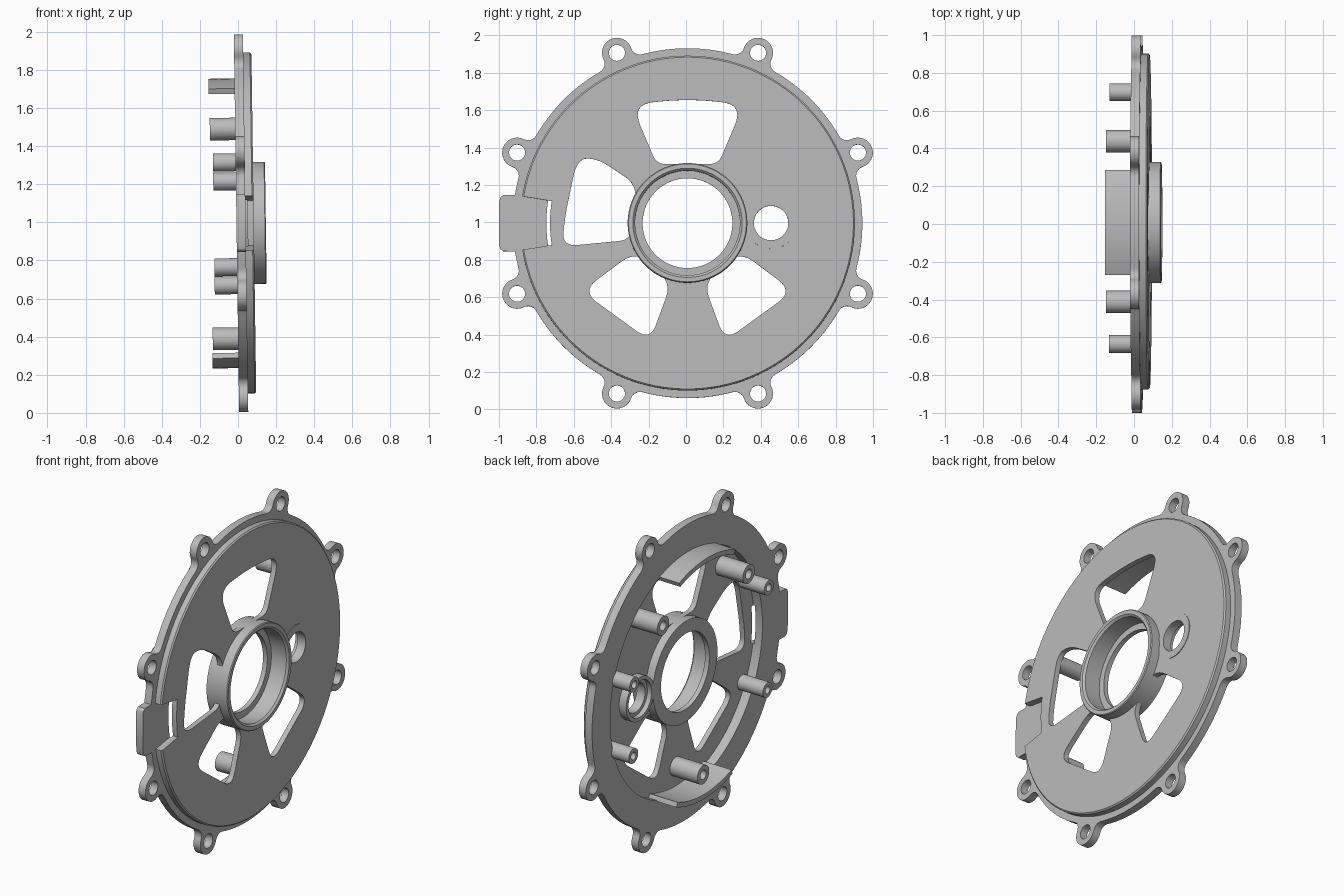
import bpy, bmesh
from math import pi, sin, cos, acos, atan2, radians
from mathutils import Vector

if "Cube" in bpy.data.objects:
    bpy.data.objects.remove(bpy.data.objects["Cube"])

metal = bpy.data.materials.new("cast_grey")
metal.use_nodes = True
GREY = (0.5, 0.5, 0.5, 1)
metal.diffuse_color = GREY
metal.node_tree.nodes["Principled BSDF"].inputs["Base Color"].default_value = GREY

RIM, PLATE, POCKET = 0.935, 0.895, 0.755     # main radii
BACK, STEP, FLOOR, FACE = -0.008, 0.04, 0.05, 0.083   # depths along the axis
LUG_R, LUG_D, FILLET = 0.08, 0.986, 0.05


def polar(r, a, c=(0, 0)):
    return (c[0] + r * cos(a), c[1] + r * sin(a))


def arc(c, r, a0, a1, n):
    return [polar(r, a0 + (a1 - a0) * i / n, c) for i in range(n + 1)]


def prism(bm, pts, x0, x1):
    """Extrude a (y, z) outline along the axis."""
    lo = [bm.verts.new((x0, *p)) for p in pts]
    hi = [bm.verts.new((x1, *p)) for p in pts]
    bm.faces.new(lo)
    bm.faces.new(hi)
    for i in range(len(pts)):
        j = (i + 1) % len(pts)
        bm.faces.new((lo[i], lo[j], hi[j], hi[i]))


def lathe(bm, profile, c=(0, 0), n=48):
    """Spin a closed (radius, depth) profile about the axis through c."""
    rings = [[bm.verts.new((x, *polar(r, 2 * pi * k / n, c))) for k in range(n)]
             for r, x in profile]
    for i, a in enumerate(rings):
        b = rings[(i + 1) % len(rings)]
        if profile[i][0] == 0 and profile[(i + 1) % len(rings)][0] == 0:
            continue
        for k in range(n):
            m = (k + 1) % n
            bm.faces.new((a[k], a[m], b[m], b[k]))


def rounded(corners):
    """Outline with each corner (y, z, cut) rounded off."""
    out = []
    for i, (y, z, cut) in enumerate(corners):
        p = Vector((y, z))
        a = Vector(corners[i - 1][:2]) - p
        b = Vector(corners[(i + 1) % len(corners)][:2]) - p
        s = p + a.normalized() * min(cut, a.length * 0.48)
        e = p + b.normalized() * min(cut, b.length * 0.48)
        for k in range(9):
            t = k / 8
            out.append(tuple(s * (1 - t) ** 2 + p * 2 * t * (1 - t) + e * t * t))
    return out


def finish(name, bm):
    bmesh.ops.remove_doubles(bm, verts=bm.verts, dist=1e-5)
    bmesh.ops.recalc_face_normals(bm, faces=bm.faces)
    me = bpy.data.meshes.new(name)
    bm.to_mesh(me)
    bm.free()
    me.materials.append(metal)
    ob = bpy.data.objects.new(name, me)
    bpy.context.collection.objects.link(ob)
    ob.location = (0, 0.008, 0.995)
    ob.rotation_euler = (0, -0.014, 0)
    return ob


def activate(ob):
    bpy.ops.object.select_all(action='DESELECT')
    ob.select_set(True)
    bpy.context.view_layer.objects.active = ob


def cut(ob, bm):
    cutter = finish("cutter", bm)
    cutter.hide_render = True
    mod = ob.modifiers.new("cut", 'BOOLEAN')
    mod.operation, mod.solver, mod.object = 'DIFFERENCE', 'EXACT', cutter
    activate(ob)
    bpy.ops.object.modifier_apply(modifier=mod.name)
    bpy.data.objects.remove(cutter)


def smooth(ob):
    activate(ob)
    bpy.ops.object.shade_smooth_by_angle(angle=radians(30))


# Flange outline: eight filleted lugs, with a tab on the -y side
lug_angles = [radians(22.5 + 45 * k) for k in range(8)]
of, lf = RIM + FILLET, LUG_R + FILLET
phi = acos((of * of + LUG_D ** 2 - lf * lf) / (2 * of * LUG_D))
outline = []
for k, a in enumerate(lug_angles):
    lug = polar(LUG_D, a)
    f0, f1 = polar(of, a - phi), polar(of, a + phi)
    d0 = atan2(lug[1] - f0[1], lug[0] - f0[0])
    d1 = atan2(lug[1] - f1[1], lug[0] - f1[0])
    sweep0 = (d0 - (a - phi + pi) + pi) % (2 * pi) - pi
    sweep1 = (a + phi + pi - d1 + pi) % (2 * pi) - pi
    outline += arc(f0, FILLET, a - phi + pi, a - phi + pi + sweep0, 6)
    head = (d1 - d0) % (2 * pi)
    outline += arc(lug, LUG_R, d0 + pi, d0 + pi + head, 20)[1:-1]
    outline += arc(f1, FILLET, d1, d1 + sweep1, 6)
    a0, a1 = a + phi, a + radians(45) - phi
    if k == 3:
        t = 0.162
        outline += arc((0, 0), RIM, a0, pi - t, 4)[1:]
        outline += [(-0.985, 0.15), (-1.0, 0.138), (-1.008, 0.115),
                    (-1.008, -0.115), (-1.0, -0.138), (-0.985, -0.15)]
        outline += arc((0, 0), RIM, pi + t, a1, 4)[:-1]
    else:
        outline += arc((0, 0), RIM, a0, a1, 14)[1:-1]
bm = bmesh.new()
prism(bm, outline, BACK, STEP)
flange = finish("flange", bm)
bm = bmesh.new()
prism(bm, arc((0, 0), POCKET, 0, 2 * pi, 128)[:-1], -0.1, 0.1)
for a in lug_angles:
    prism(bm, arc(polar(LUG_D, a), 0.043, 0, 2 * pi, 32)[:-1], -0.1, 0.1)
cut(flange, bm)
smooth(flange)

# Raised plate with a hollow back
bm = bmesh.new()
lathe(bm, [(0.29, FLOOR), (POCKET, FLOOR), (POCKET, STEP), (PLATE, STEP),
           (PLATE, FACE - 0.008), (PLATE - 0.008, FACE), (0.29, FACE)], n=128)
plate = finish("raised_plate", bm)

# Windows, side hole and edge notch
top_window = [(0.165, 0.315, 0.05), (0.3, 0.635, 0.12), (0, 0.665, 0.2),
              (-0.3, 0.635, 0.12), (-0.165, 0.315, 0.05)]
side_window = [(-0.59, 0.345, 0.1), (-0.48, 0.345, 0.08), (-0.27, 0.205, 0.08),
               (-0.305, -0.09, 0.06), (-0.665, -0.125, 0.08), (-0.66, 0.01, 0.1)]
low_window = [(-0.565, -0.365, 0.1), (-0.30, -0.165, 0.08), (-0.21, -0.2, 0.06),
              (-0.09, -0.33, 0.07), (-0.2, -0.63, 0.09)]
low_mirror = [(-y, z, c) for y, z, c in low_window]
bm = bmesh.new()
for w in (top_window, side_window, low_window, low_mirror):
    prism(bm, rounded(w), 0, 0.15)
SIDE = (0.447, 0)
prism(bm, arc(SIDE, 0.1, 0, 2 * pi, 48)[:-1], 0, 0.15)
w = radians(9.2)
prism(bm, arc((0, 0), 0.735, pi - w, pi + w, 12)
      + arc((0, 0), 0.95, pi + w, pi - w, 12), 0, 0.15)
cut(plate, bm)
smooth(plate)

# Bearing hub with an inner lip at the back
bm = bmesh.new()
lathe(bm, [(0.24, 0), (0.32, 0), (0.32, 0.141), (0.315, 0.146), (0.292, 0.146),
           (0.28, 0.134), (0.28, 0.03), (0.24, 0.03)], n=96)
smooth(finish("bearing_hub", bm))

# Side boss, counterbored from the back
bm = bmesh.new()
lathe(bm, [(0.092, 0.03), (0.092, 0.087), (0.138, 0.087), (0.138, 0),
           (0.115, 0), (0.115, 0.03)], SIDE)
smooth(finish("side_boss", bm))

# Hollow posts on the back
big = [(-0.42, 0.495), (0.43, 0.495), (0.01, -0.605)]
small = [(0.69, 0.22), (0.69, -0.23), (-0.643, 0.32), (-0.643, -0.325)]
for label, spots, r, tip in (("large_post", big, 0.059, -0.141),
                             ("small_post", small, 0.047, -0.127)):
    for i, c in enumerate(spots):
        bm = bmesh.new()
        lathe(bm, [(0, FLOOR + 0.01), (r, FLOOR + 0.01), (r, tip),
                   (r * 0.5, tip), (r * 0.5, tip + 0.08), (0, tip + 0.08)], c, 32)
        smooth(finish(f"{label}_{i + 1}", bm))

# Curved guard walls on the back, above and below
for name, mid in (("upper_guard_wall", pi / 2), ("lower_guard_wall", -pi / 2)):
    h = radians(21.5)
    bm = bmesh.new()
    prism(bm, arc((0, 0), 0.76, mid - h, mid + h, 24)
          + arc((0, 0), 0.73, mid + h, mid - h, 24), -0.144, FLOOR + 0.01)
    smooth(finish(name, bm))
